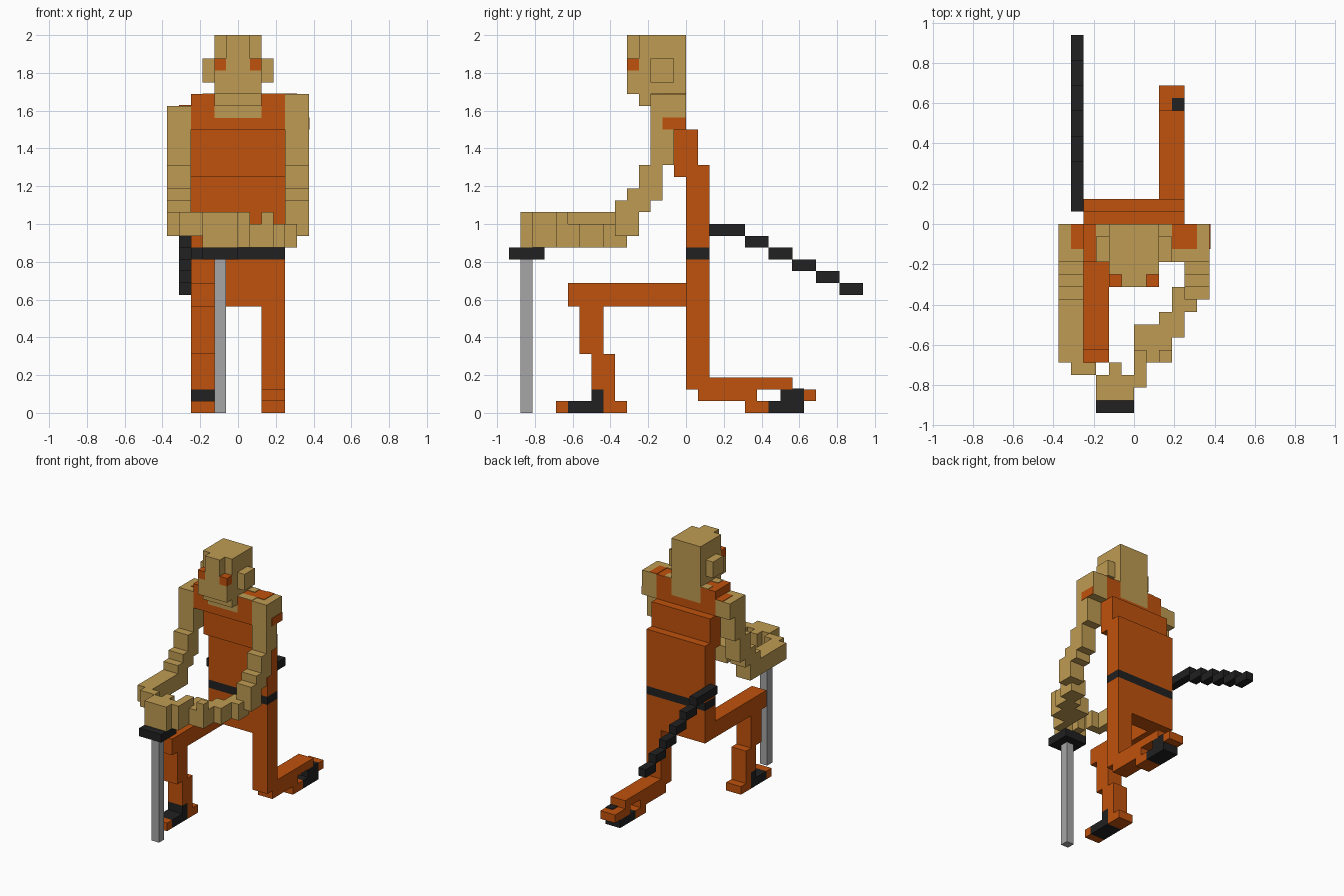
import bpy
import bmesh
from mathutils import Matrix, Vector

cube = bpy.data.objects.get("Cube")
if cube:
    bpy.data.objects.remove(cube, do_unlink=True)

UNIT = 1 / 16  # edge length of one block


def make_material(name, red, green, blue):
    material = bpy.data.materials.new(name)
    material.use_nodes = True
    colour = (red, green, blue, 1)
    material.diffuse_color = colour
    shader = material.node_tree.nodes["Principled BSDF"]
    shader.inputs["Base Color"].default_value = colour
    shader.inputs["Roughness"].default_value = 0.9
    return material


orange = make_material("orange cloth", 0.53, 0.085, 0.004)
tan = make_material("tan skin", 0.52, 0.33, 0.085)
black = make_material("black leather", 0.015, 0.015, 0.015)
grey = make_material("grey steel", 0.38, 0.38, 0.38)


def box(x, y, z):
    """One block, given as a (low, high) range along each axis."""
    return x, y, z


def mirrored(block):
    x, y, z = block
    return box((-x[1], -x[0]), y, z)


def build(name, material, *blocks):
    """Join several blocks into one flat-shaded object."""
    bm = bmesh.new()
    for block in blocks:
        low = Vector([axis[0] for axis in block]) * UNIT
        high = Vector([axis[1] for axis in block]) * UNIT
        size = Matrix.Diagonal((high - low).to_4d())
        place = Matrix.Translation((low + high) / 2)
        bmesh.ops.create_cube(bm, size=1, matrix=place @ size)
    mesh = bpy.data.meshes.new(name)
    bm.to_mesh(mesh)
    bm.free()
    mesh.materials.append(material)
    part = bpy.data.objects.new(name, mesh)
    bpy.context.collection.objects.link(part)
    return part


def build_pair(name, material, *blocks):
    """Build the given left-hand blocks and their mirror image."""
    build("left_" + name, material, *blocks)
    build("right_" + name, material, *[mirrored(block) for block in blocks])


body = (-4, 4)
left_limb = (2, 4)
right_limb = (-4, -2)
left_arm = (4, 6)
right_arm = (-6, -4)
middle = (-2, 2)

# Head, neck and face
build("head", tan, box(middle, (-4, 0), (26, 32)))
build("neck", tan, box(middle, (-3, 0), (25, 26)))
build("nose_ridge", tan, box((-1, 1), (-5, -4), (27, 32)))
build_pair("cheek", tan, box((1, 2), (-5, -4), (27, 29)))
build_pair("eye", orange, box((1, 2), (-5, -4), (29, 30)))
build_pair("ear", tan, box((2, 3), (-3, -1), (28, 30)))

# Torso leaning back towards the hips
build("shoulders", orange, box(body, (-3, 0), (24, 25)))
build_pair("shoulder_yoke", orange, box(left_limb, (-3, 0), (25, 27)))
build("chest", orange, box(body, (-1, 1), (20, 24)))
build("waist", orange, box(body, (0, 2), (14, 21)))
build("belt", black, box(body, (0, 2), (13, 14)))
build("hips", orange, box(body, (0, 2), (9, 13)))

# Bare skin beside the collar
skin = (27, 27.06)
build_pair("collar_skin", tan, box((2, 3), (-1, 0), skin))
build("left_collar_front", tan, box(left_limb, (-3, -2), skin))
build("right_collar_front", tan, box((-3, -2), (-3, -2), skin))

# Upper arms stepping down and forwards
build_pair(
    "upper_arm", tan,
    box(left_arm, (-3, 0), (24, 26)),
    box(left_arm, (-3, -1), (21, 24)),
    box(left_arm, (-4, -2), (18, 21)),
    box(left_arm, (-5, -3), (17, 19)),
    box(left_arm, (-6, -4), (15, 18)),
)
build("left_arm_top", tan, box(left_arm, (-3, 0), (26, 27)))

# Cloth patches over the shoulders
build("left_shoulder_patch", orange, box((4, 5), (-2, 0), skin))
build("right_shoulder_patch", orange, box((-5, -4), (-2, 0), (26, 26.06)))
build("left_sleeve_patch", orange, box((6, 6.06), (-2, 0), (24, 25)))

# Left forearm crossing to the sword
build(
    "left_forearm", tan,
    box((3, 5), (-7, -5), (14, 16)),
    box(left_limb, (-9, -7), (14, 16)),
    box((0, 3), (-11, -8), (14, 16)),
    box((2, 3), (-11, -10), (16, 17)),
)
build("left_hand", tan, box((0, 1), (-13, -10), (14, 17)))

# Right forearm and fist on the sword
build(
    "right_forearm", tan,
    box(right_arm, (-11, -6), (15, 17)),
    box((-5, -3), (-12, -11), (15, 17)),
)
build(
    "right_hand", tan,
    box((-3, 0), (-14, -12), (14, 17)),
    box((-2, -1), (-12, -11), (14, 17)),
)

# Sword
build("sword_guard", black, box((-3, 0), (-15, -12), (13, 14)))
build("sword_blade", grey, box((-2, -1), (-14, -13), (0, 13)))

# Scabbard descending behind the hip
scabbard = [box((-5, -4), (1, 5), (15, 16))]
for step in range(5):
    back, top = 5 + 2 * step, 15 - step
    scabbard.append(box((-5, -4), (back, back + 2), (top - 1, top)))
build("scabbard", black, *scabbard)

# Right leg, bent with the foot planted
build("right_thigh", orange, box(right_limb, (-10, 0), (9, 11)))
build(
    "right_shin", orange,
    box(right_limb, (-9, -7), (5, 9)),
    box(right_limb, (-8, -6), (2, 5)),
    box(right_limb, (-7, -6), (1, 2)),
)
build("right_toe", orange, box(right_limb, (-11, -10), (0, 1)))
build("right_heel", orange, box(right_limb, (-7, -5), (0, 1)))
build(
    "right_shoe", black,
    box(right_limb, (-10, -7), (0, 1)),
    box(right_limb, (-8, -7), (1, 2)),
)

# Left leg, kneeling with the shin trailing
build("left_thigh", orange, box(left_limb, (0, 2), (2, 9)))
build(
    "left_shin", orange,
    box(left_limb, (2, 9), (2, 3)),
    box(left_limb, (1, 6), (1, 2)),
)
build(
    "left_foot", orange,
    box(left_limb, (5, 7), (0, 1)),
    box((2, 3), (8, 10), (1, 2)),
    box(left_limb, (10, 11), (1, 2)),
)
build(
    "left_shoe", black,
    box(left_limb, (7, 10), (0, 1)),
    box((3, 4), (8, 10), (1, 2)),
)
build("left_shoe_top", black, box((3, 4), (9, 10), (2, 2.06)))
